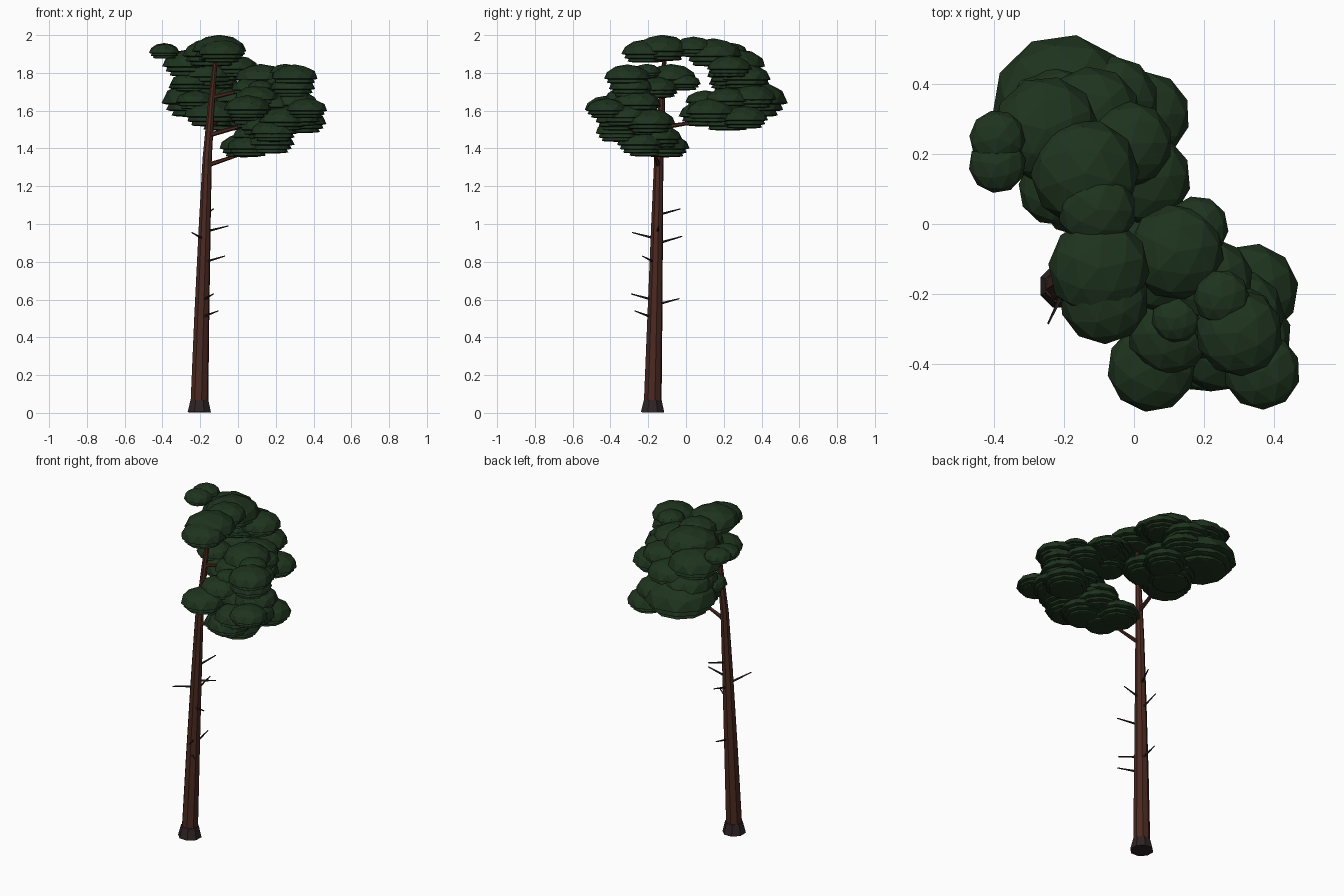
import bpy, bmesh, math, random
from mathutils import Vector, Matrix

random.seed(4)


def material(name, rgb):
    m = bpy.data.materials.new(name)
    m.diffuse_color = (*rgb, 1)
    return m


BARK = material("red brown bark", (0.070, 0.022, 0.0145))
ROOT = material("dark root bark", (0.028, 0.017, 0.019))
TWIG = material("dead twig", (0.028, 0.018, 0.017))
NEEDLES = material("dark green needles", (0.013, 0.033, 0.013))


def finish(name, bm, mat):
    bmesh.ops.recalc_face_normals(bm, faces=bm.faces)
    me = bpy.data.meshes.new(name)
    bm.to_mesh(me)
    bm.free()
    me.materials.append(mat)
    ob = bpy.data.objects.new(name, me)
    bpy.context.collection.objects.link(ob)
    return ob


def tube(bm, points, sides):
    """Skin rings along (x, y, z, radius) points."""
    axis = Vector(points[-1][:3]) - Vector(points[0][:3])
    turn = axis.to_track_quat('Z', 'Y')
    rings = []
    for x, y, z, r in points:
        ring = []
        for i in range(sides):
            a = math.tau * (i + 0.5) / sides
            off = turn @ Vector((r * math.cos(a), r * math.sin(a), 0))
            ring.append(bm.verts.new(Vector((x, y, z)) + off))
        rings.append(ring)
    for lo, hi in zip(rings, rings[1:]):
        for i in range(sides):
            j = (i + 1) % sides
            bm.faces.new((lo[i], lo[j], hi[j], hi[i]))
    bm.faces.new(rings[0][::-1])
    bm.faces.new(rings[-1])


# Leaning, tapering trunk
bm = bmesh.new()
tube(bm, [(-0.204, -0.176, 0.06, 0.048), (-0.192, -0.165, 0.5, 0.041),
          (-0.176, -0.153, 1.0, 0.032), (-0.163, -0.144, 1.35, 0.025),
          (-0.140, -0.128, 1.65, 0.018), (-0.115, -0.112, 1.92, 0.010)], 8)
finish("trunk", bm, BARK)

# Flared dark root collar
bm = bmesh.new()
tube(bm, [(-0.205, -0.177, 0.003, 0.067), (-0.204, -0.176, 0.068, 0.051)], 8)
finish("root_flare", bm, ROOT)

# Limbs carrying the needle pads
limbs = [((-0.165, -0.145, 1.31), (0.05, -0.17, 1.38)),
         ((-0.155, -0.138, 1.47), (0.24, -0.28, 1.58)),
         ((-0.152, -0.137, 1.51), (-0.08, 0.18, 1.56)),
         ((-0.138, -0.126, 1.67), (0.16, -0.08, 1.74)),
         ((-0.118, -0.114, 1.88), (-0.12, 0.10, 1.92))]
bm = bmesh.new()
for a, b in limbs:
    tube(bm, [(*a, 0.013), (*b, 0.006)], 6)
finish("limbs", bm, BARK)

# Bare dead twigs on the lower trunk
twigs = [((-0.17, -0.14, 1.05), (-0.13, -0.03, 1.08)),
         ((-0.18, -0.14, 0.90), (-0.175, -0.02, 0.935)),
         ((-0.19, -0.17, 0.925), (-0.245, -0.285, 0.955)),
         ((-0.17, -0.15, 0.96), (-0.05, -0.145, 0.99)),
         ((-0.17, -0.17, 0.80), (-0.07, -0.23, 0.83)),
         ((-0.18, -0.18, 0.60), (-0.13, -0.29, 0.63)),
         ((-0.18, -0.15, 0.575), (-0.18, -0.035, 0.605)),
         ((-0.18, -0.19, 0.51), (-0.105, -0.27, 0.54))]
bm = bmesh.new()
for a, b in twigs:
    tube(bm, [(*a, 0.007), (*b, 0.003)], 5)
finish("dead_twigs", bm, TWIG)


def needle_pads(name, pads):
    """Faceted domes with stepped flat undersides: x, y, rim height, radius."""
    bm = bmesh.new()
    for x, y, z, r in pads:
        spin = Matrix.Rotation(random.uniform(0, math.tau), 3, 'Z')
        for size, drop in ((1.0, 0.0), (0.88, 0.17), (0.74, 0.31)):
            made = bmesh.ops.create_icosphere(bm, subdivisions=2, radius=r * size)
            for v in made["verts"]:
                v.co = spin @ v.co
                v.co.z *= 0.6 if v.co.z > 0 else 0.07
                v.co += Vector((x, y, z - drop * r))
    finish(name, bm, NEEDLES)


needle_pads("crown_top", [
    (-0.10, -0.127, 1.915, 0.145), (-0.085, -0.215, 1.90, 0.128),
    (-0.105, 0.04, 1.925, 0.112), (-0.14, 0.145, 1.89, 0.155)])
needle_pads("crown_back_upper", [
    (-0.25, 0.27, 1.835, 0.152), (-0.01, 0.23, 1.82, 0.12),
    (-0.12, 0.31, 1.765, 0.14), (-0.25, 0.23, 1.74, 0.11),
    (-0.16, 0.25, 1.78, 0.14), (-0.22, 0.30, 1.72, 0.15)])
needle_pads("crown_left_tuft", [
    (-0.39, 0.245, 1.91, 0.08), (-0.39, 0.17, 1.905, 0.082)])
needle_pads("crown_back_lower", [
    (-0.20, 0.335, 1.64, 0.207), (-0.14, 0.11, 1.57, 0.15),
    (0.03, 0.13, 1.585, 0.133), (-0.08, 0.22, 1.545, 0.14),
    (-0.225, 0.10, 1.645, 0.105), (0.035, 0.31, 1.55, 0.125),
    (-0.06, 0.35, 1.66, 0.13), (-0.02, 0.22, 1.65, 0.12)])
needle_pads("crown_right_upper", [
    (0.30, -0.31, 1.77, 0.125), (0.12, -0.08, 1.765, 0.137),
    (0.18, -0.01, 1.74, 0.09), (0.25, -0.21, 1.80, 0.08),
    (0.12, -0.27, 1.72, 0.07), (0.22, -0.16, 1.71, 0.12),
    (0.07, -0.14, 1.71, 0.11), (0.29, -0.29, 1.715, 0.12)])
needle_pads("crown_right_middle", [
    (0.365, -0.42, 1.60, 0.11), (0.05, -0.41, 1.605, 0.127),
    (0.335, -0.19, 1.53, 0.135), (0.32, -0.32, 1.565, 0.13),
    (0.19, -0.355, 1.48, 0.125), (0.18, -0.26, 1.62, 0.13),
    (0.30, -0.26, 1.63, 0.13), (0.08, -0.22, 1.55, 0.12),
    (0.10, -0.31, 1.66, 0.12), (0.24, -0.35, 1.54, 0.13)])
needle_pads("crown_right_lower", [
    (0.03, -0.11, 1.40, 0.13), (0.17, -0.24, 1.42, 0.13),
    (0.06, -0.21, 1.40, 0.12), (0.13, -0.15, 1.45, 0.13),
    (0.15, -0.25, 1.50, 0.14), (0.08, -0.19, 1.46, 0.11)])
